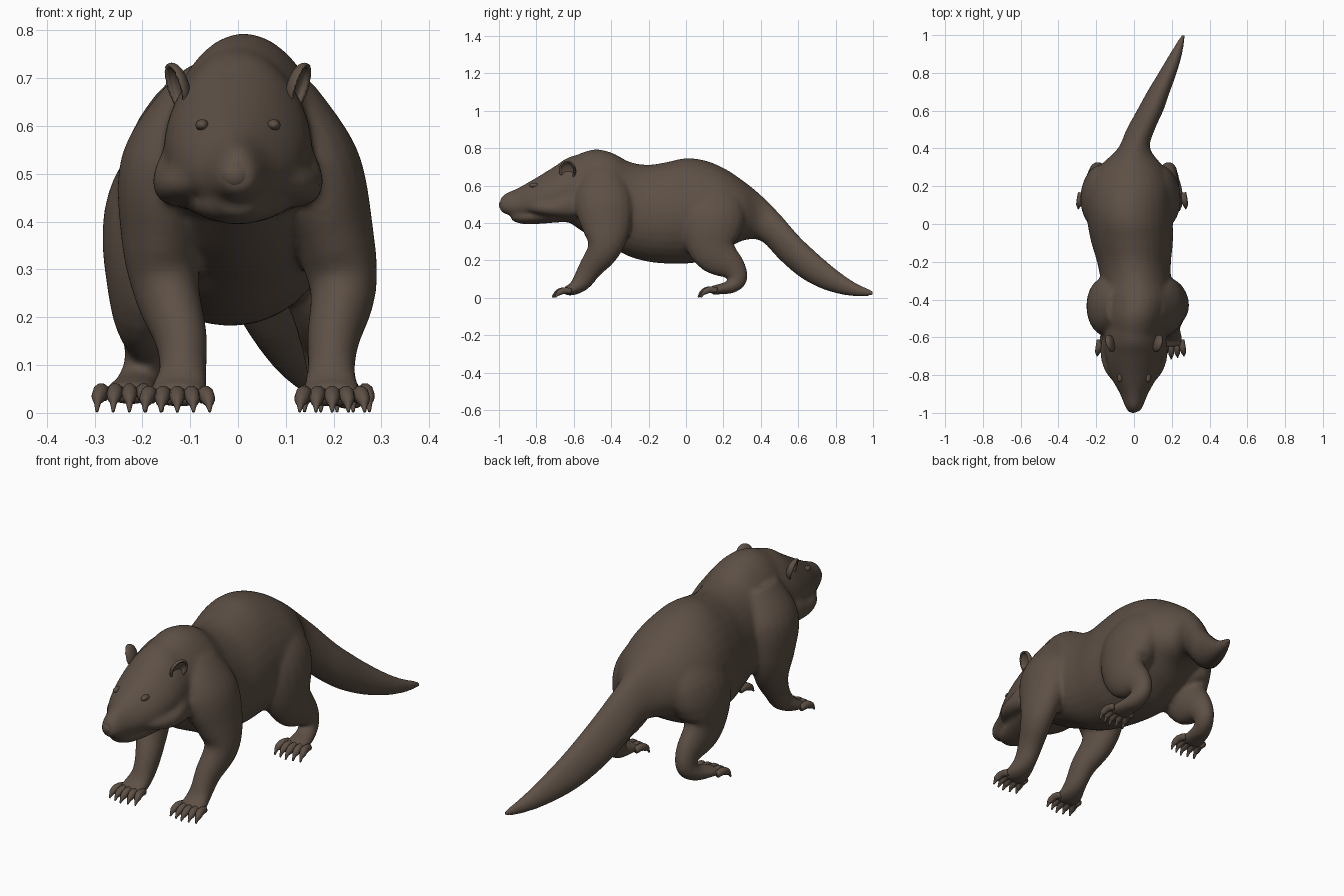
import bpy, bmesh, math
from mathutils import Vector, Matrix

if "Cube" in bpy.data.objects:
    bpy.data.objects.remove(bpy.data.objects["Cube"])

fur = bpy.data.materials.new("dark brown fur")
fur.use_nodes = True
fur.diffuse_color = (0.11, 0.08, 0.06, 1)
fur.node_tree.nodes["Principled BSDF"].inputs["Base Color"].default_value = (0.11, 0.08, 0.06, 1)


def refine(rows, steps=5):
    """Catmull-Rom interpolation of rows of numbers."""
    rows = [Vector(r) for r in rows]
    out = []
    for i in range(len(rows) - 1):
        a, b, c, d = rows[max(i - 1, 0)], rows[i], rows[i + 1], rows[min(i + 2, len(rows) - 1)]
        for s in range(steps):
            t = s / steps
            out.append(0.5 * (2 * b + (c - a) * t + (2 * a - 5 * b + 4 * c - d) * t ** 2
                              + (3 * b - a - 3 * c + d) * t ** 3))
    return out + [rows[-1]]


def skin(bm, rings):
    """Bridge closed rings of points and cap both ends."""
    rings = [[bm.verts.new(p) for p in ring] for ring in rings]
    n = len(rings[0])
    for a, b in zip(rings, rings[1:]):
        for i in range(n):
            j = (i + 1) % n
            bm.faces.new((a[i], a[j], b[j], b[i]))
    bm.faces.new(rings[0][::-1])
    bm.faces.new(rings[-1])


def angles(n):
    return [2 * math.pi * i / n for i in range(n)]


def loft(bm, rows, pear=0.0):
    """Upright sections: y, centre x, top z, bottom z, half width."""
    rings = []
    for y, x, top, low, w in refine(rows):
        rings.append([(x + w * math.cos(a) * (1 - pear * math.sin(a)), y,
                       (top + low) / 2 + (top - low) / 2 * math.sin(a)) for a in angles(32)])
    skin(bm, rings)


def tube(bm, rows, sides=20, steps=5):
    """Sections across a path: x, y, z, sideways radius, other radius."""
    rows = refine(rows, steps)
    rings = []
    for i, r in enumerate(rows):
        here = Vector(r[:3])
        t = (Vector(rows[min(i + 1, len(rows) - 1)][:3]) - Vector(rows[max(i - 1, 0)][:3])).normalized()
        side = Vector((1, 0, 0))
        side = (side - t * side.dot(t)).normalized()
        up = t.cross(side)
        rings.append([here + side * r[3] * math.cos(a) + up * r[4] * math.sin(a) for a in angles(sides)])
    skin(bm, rings)


def finish(name, bm, modifiers=()):
    bmesh.ops.recalc_face_normals(bm, faces=bm.faces[:])
    mesh = bpy.data.meshes.new(name)
    bm.to_mesh(mesh)
    bm.free()
    ob = bpy.data.objects.new(name, mesh)
    bpy.context.collection.objects.link(ob)
    bpy.ops.object.select_all(action='DESELECT')
    ob.select_set(True)
    bpy.context.view_layer.objects.active = ob
    for kind, settings in modifiers:
        mod = ob.modifiers.new(kind.title(), kind)
        for key, value in settings.items():
            setattr(mod, key, value)
        bpy.ops.object.modifier_apply(modifier=mod.name)
    ob.data.materials.clear()
    ob.data.materials.append(fur)
    bpy.ops.object.shade_smooth()


def ball(name, place, size):
    bm = bmesh.new()
    bmesh.ops.create_uvsphere(bm, u_segments=20, v_segments=12, radius=1,
                              matrix=Matrix.LocRotScale(Vector(place), None, Vector(size)))
    finish(name, bm)


# Trunk running into the tail
trunk = [
    (-.62, 0, .75, .4, .13), (-.5, .01, .793, .32, .165), (-.4, .02, .778, .27, .18),
    (-.3, .01, .727, .22, .185), (-.2, 0, .712, .193, .195), (-.1, -.01, .727, .183, .215),
    (0, -.02, .747, .183, .225), (.1, -.025, .735, .2, .23), (.2, -.02, .695, .25, .215),
    (.3, -.015, .63, .305, .17), (.4, 0, .55, .305, .085), (.5, .035, .45, .205, .075),
    (.6, .085, .335, .118, .07), (.7, .13, .24, .06, .06), (.8, .178, .155, .025, .048),
    (.9, .222, .085, .008, .033), (1.004, .263, .038, .01, .01)]
# Head above the mouth, and lower jaw
head = [
    (-.995, 0, .525, .47, .028), (-.97, 0, .555, .45, .045), (-.9, 0, .587, .43, .073),
    (-.84, 0, .62, .43, .105), (-.78, 0, .655, .43, .13), (-.7, 0, .705, .43, .148),
    (-.62, 0, .755, .42, .152), (-.5, 0, .78, .4, .145)]
jaw = [
    (-.935, 0, .46, .415, .035), (-.88, 0, .47, .396, .07), (-.78, 0, .48, .396, .1),
    (-.66, 0, .5, .405, .13), (-.55, 0, .5, .4, .13)]
cheek = [
    (.07, -.85, .485, .02, .02), (.108, -.77, .48, .045, .036), (.13, -.69, .48, .048, .046),
    (.127, -.61, .5, .042, .07), (.1, -.53, .53, .03, .06)]
# Leg sections: y, z, sideways radius, other radius
front_leg = [
    (-.44, .67, .06, .1), (-.44, .52, .1, .155), (-.425, .37, .085, .13), (-.44, .26, .07, .09),
    (-.51, .16, .056, .065), (-.555, .09, .05, .053), (-.6, .05, .06, .036), (-.65, .035, .063, .023)]
hind_leg = [
    (.14, .6, .06, .11), (.145, .46, .1, .17), (.135, .34, .1, .16), (.16, .24, .07, .12),
    (.25, .16, .052, .072), (.275, .1, .044, .052), (.24, .06, .045, .037), (.17, .045, .055, .027),
    (.13, .04, .057, .022)]
# Sideways position of each leg section, since the stance is uneven
stance = {
    "front_left": (front_leg, (.1, .155, .2, .22, .2, .195, .195, .197)),
    "front_right": (front_leg, (-.09, -.145, -.16, -.15, -.12, -.115, -.122, -.127)),
    "hind_left": (hind_leg, (.07, .125, .15, .175, .18, .185, .195, .205, .207)),
    "hind_right": (hind_leg, (-.1, -.165, -.185, -.2, -.19, -.195, -.212, -.224, -.227))}

body = bmesh.new()
loft(body, trunk, pear=.1)
loft(body, head, pear=.2)
loft(body, jaw)
for s in (1, -1):
    tube(body, [(s * x, *rest) for x, *rest in cheek])
for leg, xs in stance.values():
    tube(body, [(x, *section) for x, section in zip(xs, leg)])
finish("body", body, [
    ('REMESH', dict(mode='VOXEL', voxel_size=.009)),
    ('SMOOTH', dict(factor=.5, iterations=14))])

# Five blunt toes with small claws on each foot
for name, (leg, xs) in stance.items():
    toes = bmesh.new()
    y, z = leg[-1][0] + .035, leg[-1][1]
    for i in range(-2, 3):
        x = xs[-1] + i * .027
        fan = i * .007
        reach = .1 - .008 * abs(i)
        tube(toes, [(x, y, z, .016, .016), (x + fan * .4, y - reach * .45, z + .004, .017, .018),
                    (x + fan * .8, y - reach * .75, z - .008, .014, .015),
                    (x + fan * .9, y - reach * .88, z - .018, .008, .009),
                    (x + fan, y - reach, .003, .003, .004)], sides=10, steps=4)
    finish(name + "_toes", toes)

# Nose and eyes
ball("nose", (-.005, -.972, .497), (.033, .028, .03))
for side, s in (("left", 1), ("right", -1)):
    ball(side + "_eye", (s * .075, -.812, .602), (.014, .026, .012))

    # Small cupped ears opening outwards
    ear = bmesh.new()
    bmesh.ops.create_icosphere(ear, subdivisions=4, radius=1)
    bmesh.ops.delete(ear, geom=[v for v in ear.verts if v.co.x * s - v.co.y * .2 > .3], context='VERTS')
    turn = Matrix.Rotation(s * .3, 4, 'Y') @ Matrix.Rotation(-s * .2, 4, 'Z')
    ear.transform(Matrix.Translation((s * .128, -.633, .682)) @ turn @ Matrix.Diagonal((.02, .042, .047, 1)))
    finish(side + "_ear", ear, [('SOLIDIFY', dict(thickness=.01, offset=0))])
